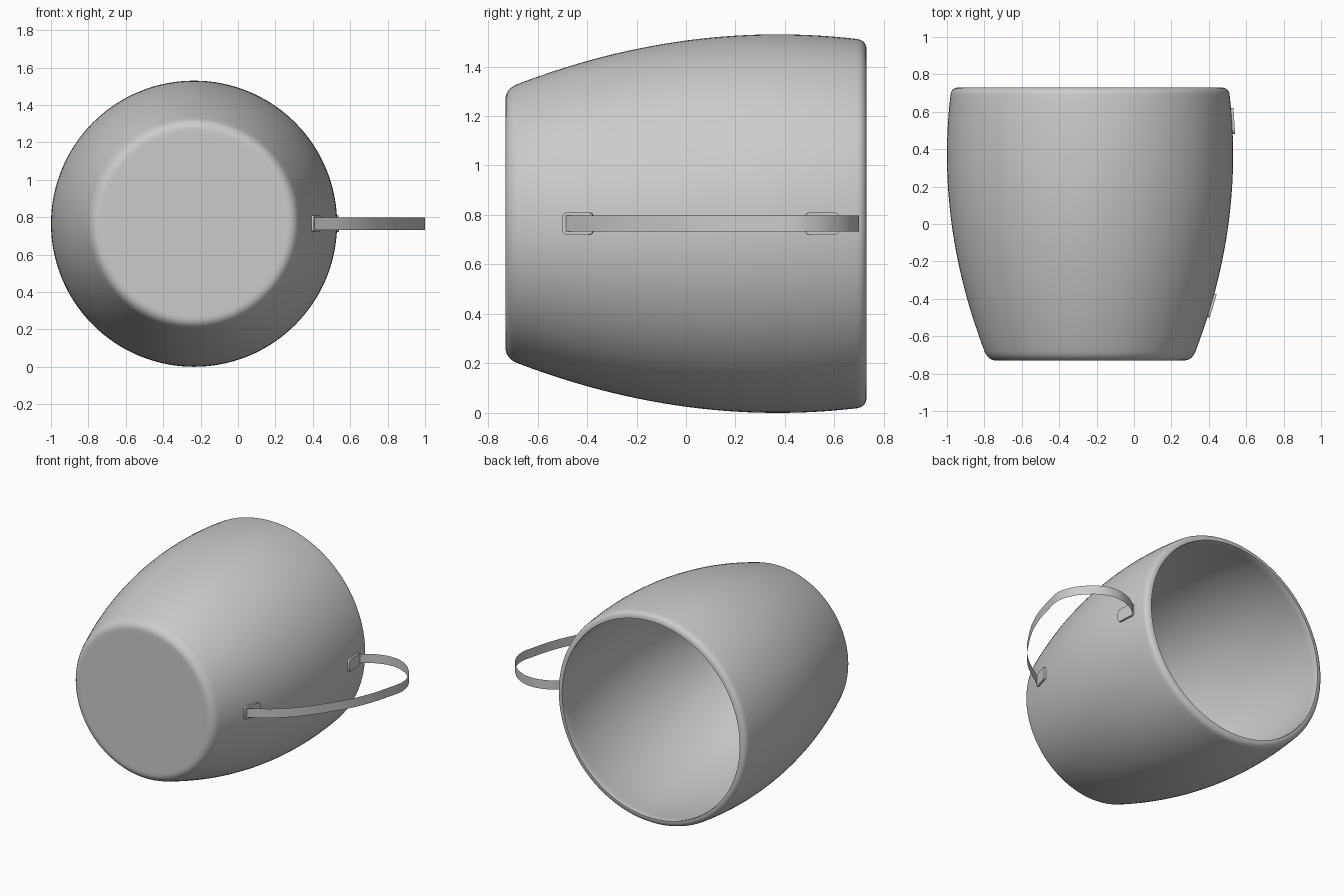
import bpy, bmesh, math
from mathutils import Matrix, Vector

old = bpy.data.objects.get("Cube")
if old:
    bpy.data.objects.remove(old, do_unlink=True)

CX, CZ = -0.235, 0.765      # mug axis runs along y through this point
WALL = 0.045

grey = bpy.data.materials.new("plain grey")
grey.use_nodes = True
COLOUR = (0.6, 0.6, 0.6, 1.0)
grey.diffuse_color = COLOUR
grey.node_tree.nodes["Principled BSDF"].inputs["Base Color"].default_value = COLOUR


def smooth(obj, angle=40):
    bpy.ops.object.select_all(action='DESELECT')
    obj.select_set(True)
    bpy.context.view_layer.objects.active = obj
    bpy.ops.object.shade_smooth_by_angle(angle=math.radians(angle))


def add_mesh(name, bm):
    bmesh.ops.recalc_face_normals(bm, faces=bm.faces)
    mesh = bpy.data.meshes.new(name)
    bm.to_mesh(mesh)
    bm.free()
    mesh.materials.append(grey)
    obj = bpy.data.objects.new(name, mesh)
    bpy.context.collection.objects.link(obj)
    return obj


def radius(y):
    """Outer radius of the bulging wall at a given y."""
    return 0.765 - 0.182 * (y - 0.37) ** 2


def corner(a, b, c, n=8):
    """Rounded corner from a to c, pulled towards b."""
    a, b, c = Vector(a), Vector(b), Vector(c)
    return [a * (1 - t) ** 2 + b * 2 * t * (1 - t) + c * t * t
            for t in (i / n for i in range(n + 1))]


# Mug body: closed profile (radius, y) turned around the long axis
profile = [(0, -0.73), (0.48, -0.73)]
profile += corner((0.50, -0.73), (0.545, -0.73), (radius(-0.68), -0.68))
profile += [(radius(y), y) for y in (-0.68 + 1.37 * i / 28 for i in range(1, 28))]
profile += corner((radius(0.69), 0.69), (radius(0.73), 0.73), (0.70, 0.73))
profile += [(radius(y) - WALL, y) for y in (0.72 - 1.36 * i / 28 for i in range(29))]
profile += corner((radius(-0.65) - WALL, -0.65), (0.51, -0.685), (0.46, -0.685))[1:]
profile += [(0, -0.685)]

bm = bmesh.new()
verts = [bm.verts.new((CX + r, y, CZ)) for r, y in profile]
edges = [bm.edges.new(pair) for pair in zip(verts, verts[1:])]
bmesh.ops.spin(bm, geom=verts + edges, cent=(CX, 0, CZ), axis=(0, 1, 0),
               angle=math.tau, steps=128)
bmesh.ops.remove_doubles(bm, verts=bm.verts, dist=0.0005)
smooth(add_mesh("mug_body", bm))

# Handle: thin ribbon swept along a loop on the left side
path = [(0.395, -0.495), (0.62, -0.33), (0.80, -0.10), (0.91, 0.10),
        (0.98, 0.32), (1.0, 0.43), (0.975, 0.525), (0.915, 0.61),
        (0.83, 0.675), (0.735, 0.70), (0.63, 0.68), (0.545, 0.63), (0.522, 0.605)]
curve = bpy.data.curves.new("handle", 'CURVE')
curve.dimensions = '2D'
curve.fill_mode = 'NONE'
curve.extrude = 0.0325
curve.resolution_u = 6
spline = curve.splines.new('BEZIER')
spline.bezier_points.add(len(path) - 1)
for point, (x, y) in zip(spline.bezier_points, path):
    point.co = (x, y, 0)
    point.handle_left_type = point.handle_right_type = 'AUTO'
curve.materials.append(grey)
handle = bpy.data.objects.new("handle", curve)
handle.location.z = CZ
bpy.context.collection.objects.link(handle)
bpy.ops.object.select_all(action='DESELECT')
handle.select_set(True)
bpy.context.view_layer.objects.active = handle
bpy.ops.object.convert(target='MESH')
smooth(bpy.context.view_layer.objects.active)

# Pads: small rounded plates lying on the wall where the handle joins it
for name, y0, y1 in (("lower_pad", -0.50, -0.37), ("upper_pad", 0.48, 0.62)):
    ym = (y0 + y1) / 2
    slope = math.atan2(radius(y1) - radius(y0), y1 - y0)
    bm = bmesh.new()
    bmesh.ops.create_cube(bm, size=1, matrix=Matrix.Diagonal((0.024, y1 - y0, 0.09, 1)))
    short = [e for e in bm.edges
             if abs((e.verts[0].co - e.verts[1].co).normalized().x) > 0.9]
    bmesh.ops.bevel(bm, geom=short, offset=0.02, segments=4, profile=0.5, affect='EDGES')
    bmesh.ops.transform(bm, verts=bm.verts, matrix=Matrix.Translation(
        (CX + radius(ym), ym, CZ)) @ Matrix.Rotation(-slope, 4, 'Z'))
    smooth(add_mesh(name, bm))
